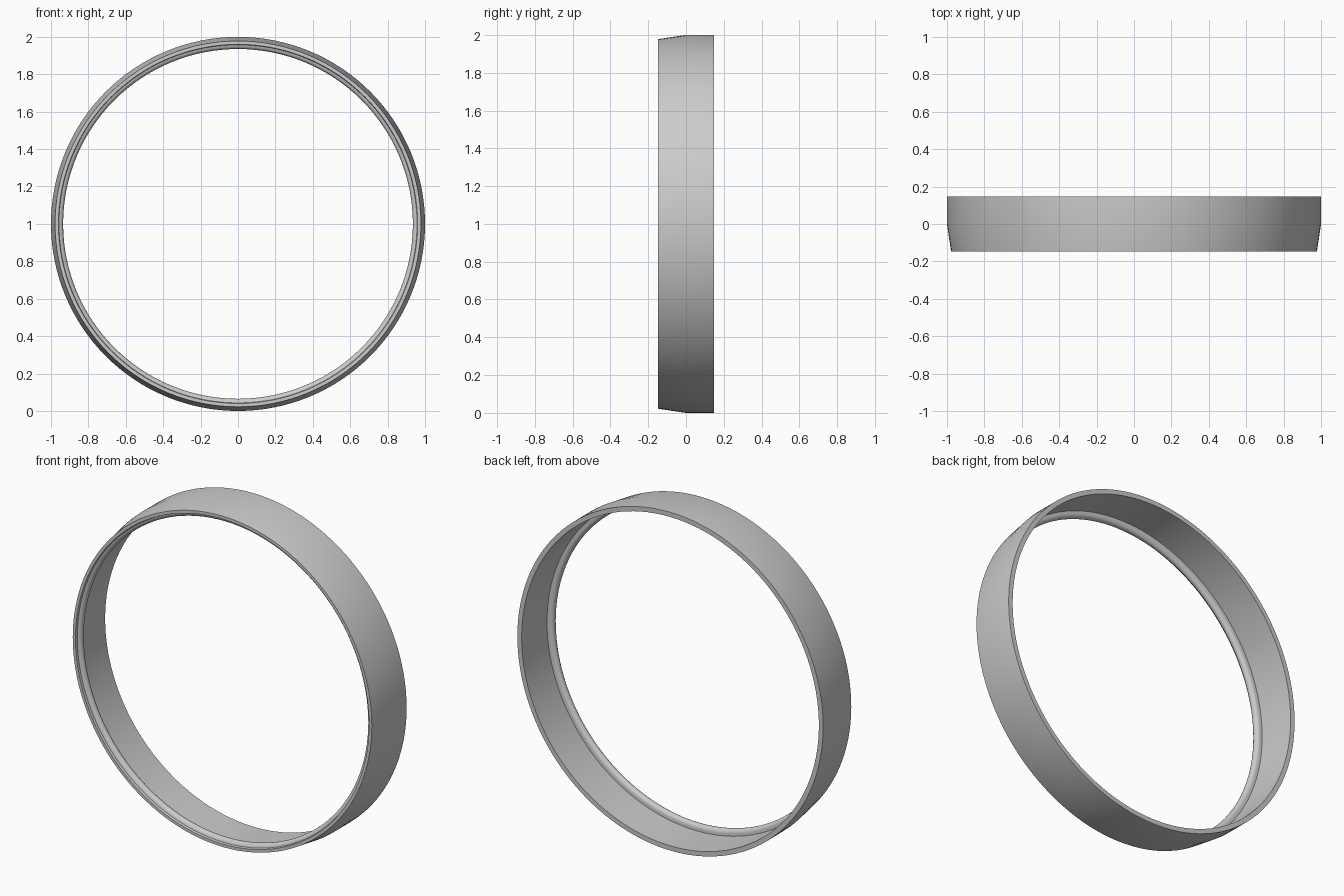
import bpy, bmesh, math
from mathutils import Matrix

if "Cube" in bpy.data.objects:
    bpy.data.objects.remove(bpy.data.objects["Cube"])

SEGMENTS = 128

# Plain grey finish
grey = bpy.data.materials.new("plain grey")
grey.use_nodes = True
colour = (0.6, 0.6, 0.6, 1)
grey.diffuse_color = colour
grey.node_tree.nodes["Principled BSDF"].inputs["Base Color"].default_value = colour


def lathe_ring(name, profile):
    """Spin a closed (radius, depth) outline about the front-back axis."""
    bm = bmesh.new()
    loops = []
    for i in range(SEGMENTS):
        turn = Matrix.Rotation(2 * math.pi * i / SEGMENTS, 3, "Y")
        loops.append([bm.verts.new(turn @ p.to_3d()) for p in profile])
    n = len(profile)
    for i, a in enumerate(loops):
        b = loops[(i + 1) % SEGMENTS]
        for j in range(n):
            k = (j + 1) % n
            bm.faces.new((a[j], a[k], b[k], b[j]))
    bmesh.ops.recalc_face_normals(bm, faces=bm.faces)
    mesh = bpy.data.meshes.new(name)
    bm.to_mesh(mesh)
    bm.free()
    obj = bpy.data.objects.new(name, mesh)
    bpy.context.collection.objects.link(obj)
    mesh.materials.append(grey)
    obj.location.z = 1
    bpy.ops.object.select_all(action="DESELECT")
    obj.select_set(True)
    bpy.context.view_layer.objects.active = obj
    bpy.ops.object.shade_smooth_by_angle(angle=math.radians(35))
    return obj


def outline(*points):
    from mathutils import Vector
    return [Vector(p) for p in points]


# Band: straight back half, tapered front half, and a rounded inner lip
lip_radius, lip_depth, lip_size = 0.957, -0.112, 0.022
lip = [(lip_radius - lip_size * math.sin(a), lip_depth - lip_size * math.cos(a))
       for a in (math.pi * s / 8 for s in range(9))]
lathe_ring("ring_band", outline(
    (1, 0.147), (1, 0), (0.978, -0.147), (0.96, -0.147),
    *lip, (0.972, lip_depth + lip_size), (0.972, 0.147)))
